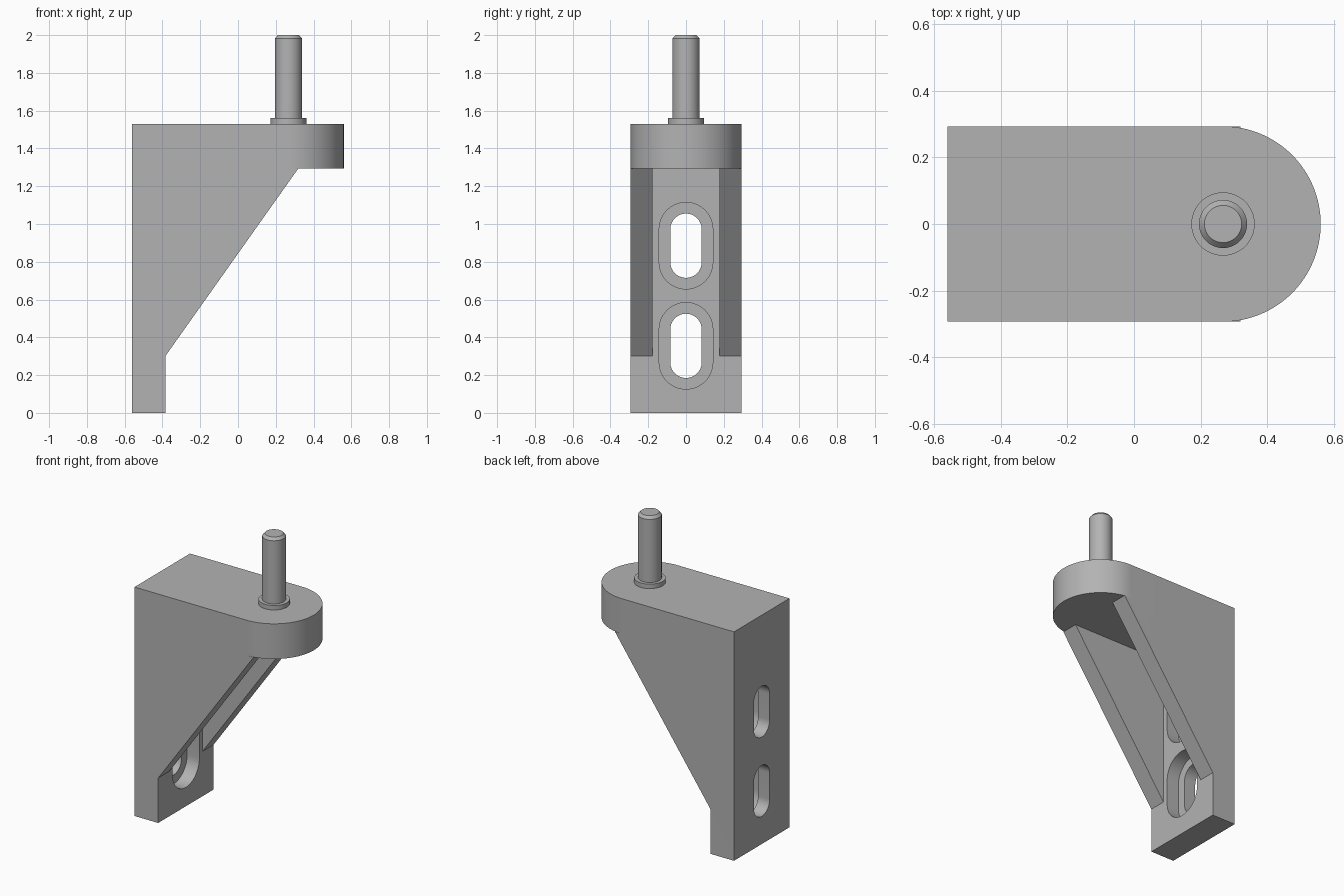
import bpy, bmesh, math
from mathutils import Vector

cube = bpy.data.objects.get("Cube")
if cube:
    bpy.data.objects.remove(cube, do_unlink=True)

grey = bpy.data.materials.new("machined_grey")
grey.use_nodes = True
tone = (0.45, 0.45, 0.45, 1)
grey.diffuse_color = tone
grey.node_tree.nodes["Principled BSDF"].inputs["Base Color"].default_value = tone

BACK, PLATE, TIP = -0.56, -0.385, 0.32     # x positions
HALF, INNER = 0.293, 0.177                 # half widths in y
SHELF, TOP = 1.295, 1.53                   # z of the shelf's two faces
PIN_X = 0.267


def prism(name, points, offset):
    """Extrude a closed outline of 3D points along an offset."""
    bm = bmesh.new()
    face = bm.faces.new([bm.verts.new(p) for p in points])
    geom = bmesh.ops.extrude_face_region(bm, geom=[face])["geom"]
    moved = [g for g in geom if isinstance(g, bmesh.types.BMVert)]
    bmesh.ops.translate(bm, verts=moved, vec=Vector(offset))
    bmesh.ops.recalc_face_normals(bm, faces=bm.faces)
    return finish(name, bm)


def finish(name, bm):
    mesh = bpy.data.meshes.new(name)
    bm.to_mesh(mesh)
    bm.free()
    mesh.materials.append(grey)
    obj = bpy.data.objects.new(name, mesh)
    bpy.context.collection.objects.link(obj)
    return obj


def activate(obj):
    bpy.ops.object.select_all(action='DESELECT')
    obj.select_set(True)
    bpy.context.view_layer.objects.active = obj


def combine(target, tool, operation):
    """Apply a boolean and throw the tool away."""
    mod = target.modifiers.new(operation.title(), 'BOOLEAN')
    mod.operation, mod.solver, mod.object = operation, 'EXACT', tool
    activate(target)
    bpy.ops.object.modifier_apply(modifier=mod.name)
    bpy.data.objects.remove(tool, do_unlink=True)


def arc(radius, start, steps=32):
    for i in range(steps + 1):
        a = start + math.pi * i / steps
        yield radius * math.cos(a), radius * math.sin(a)


def slot(radius, low, high, x, depth):
    """Upright rounded slot, cut along x."""
    outline = [(x, y, high - radius + z) for y, z in arc(radius, 0)]
    outline += [(x, y, low + radius + z) for y, z in arc(radius, math.pi)]
    return prism("slot_cutter", outline, (depth, 0, 0))


def lathe(name, profile):
    """Turn a radius/height profile around the pin axis."""
    bm = bmesh.new()
    verts = [bm.verts.new((r, 0, z)) for r, z in profile]
    edges = [bm.edges.new(pair) for pair in zip(verts, verts[1:])]
    bmesh.ops.spin(bm, geom=verts + edges, axis=(0, 0, 1), cent=(0, 0, 0),
                   angle=math.tau, steps=48)
    bmesh.ops.remove_doubles(bm, verts=bm.verts, dist=0.0001)
    bmesh.ops.recalc_face_normals(bm, faces=bm.faces)
    obj = finish(name, bm)
    obj.location.x = PIN_X
    return obj


def smooth(obj):
    activate(obj)
    bpy.ops.object.shade_smooth_by_angle(angle=math.radians(30))


# Gusseted body: side outline, hollowed between the two cheeks
side = [(BACK, 0), (PLATE, 0), (PLATE, 0.3), (TIP, SHELF), (0.1, SHELF),
        (0.1, TOP), (BACK, TOP)]
bracket = prism("bracket", [(x, -HALF, z) for x, z in side], (0, 2 * HALF, 0))
pocket = prism("pocket_cutter", [(PLATE, -INNER, 0.2), (1, -INNER, 0.2),
                                 (1, INNER, 0.2), (PLATE, INNER, 0.2)],
               (0, 0, SHELF - 0.2))
combine(bracket, pocket, 'DIFFERENCE')

# Shelf with a rounded nose
nose = [(PIN_X + x, y, SHELF) for x, y in arc(HALF, -math.pi / 2, 64)]
shelf = prism("shelf", nose + [(-0.2, HALF, SHELF), (-0.2, -HALF, SHELF)],
              (0, 0, TOP - SHELF))
combine(bracket, shelf, 'UNION')

# Two mounting slots, each with a wider recess on the inner side
for low, high in ((0.185, 0.525), (0.715, 1.055)):
    combine(bracket, slot(0.083, low, high, BACK - 0.1, 0.4), 'DIFFERENCE')
    combine(bracket, slot(0.142, low - 0.059, high + 0.059, PLATE - 0.09, 0.2),
            'DIFFERENCE')

# Merge coplanar faces left by the cuts
bm = bmesh.new()
bm.from_mesh(bracket.data)
bmesh.ops.remove_doubles(bm, verts=bm.verts, dist=0.0001)
bmesh.ops.dissolve_limit(bm, angle_limit=math.radians(0.5),
                         verts=bm.verts, edges=bm.edges)
bm.to_mesh(bracket.data)
bm.free()
smooth(bracket)

# Collar and chamfered pin
smooth(lathe("pin_collar", [(0, TOP), (0.095, TOP), (0.095, 1.56), (0, 1.56)]))
smooth(lathe("pin", [(0, 1.56), (0.072, 1.56), (0.072, 1.982),
                     (0.056, 2), (0, 2)]))
